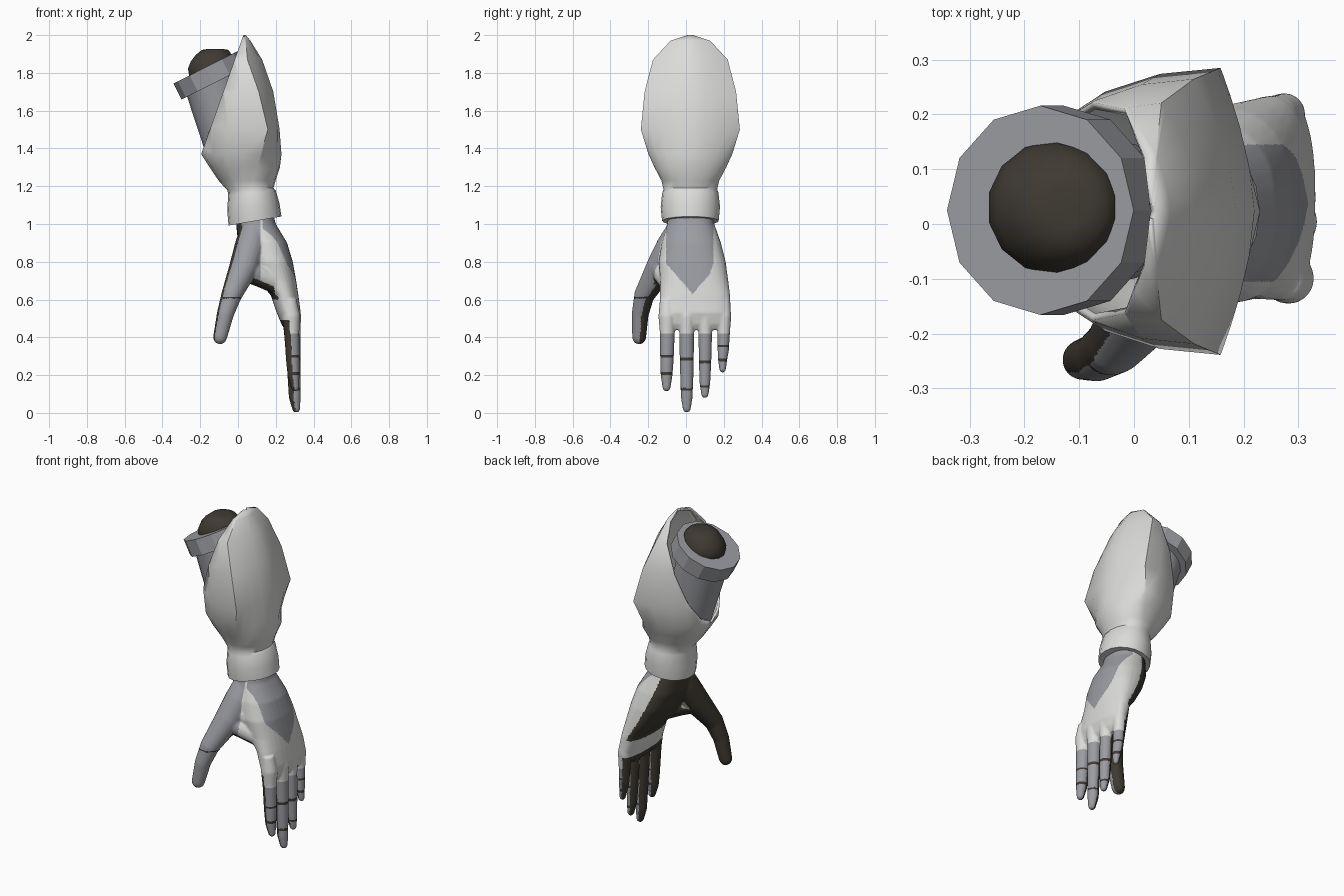
import bpy, bmesh, math
from mathutils import Vector

if "Cube" in bpy.data.objects:
    bpy.data.objects.remove(bpy.data.objects["Cube"])


def material(name, rgb):
    m = bpy.data.materials.new(name)
    m.diffuse_color = (*rgb, 1)
    m.use_nodes = True
    m.node_tree.nodes["Principled BSDF"].inputs["Base Color"].default_value = m.diffuse_color
    return m


LIGHT = material("light_grey", (0.71, 0.71, 0.70))
MID = material("mid_grey", (0.33, 0.335, 0.36))
DARK = material("dark_brown", (0.05, 0.043, 0.033))


def loft(bm, rings, cap_start=True, cap_end=True):
    loops = [[bm.verts.new(p) for p in r] for r in rings]
    n = len(loops[0])
    for a, b in zip(loops, loops[1:]):
        for i in range(n):
            bm.faces.new((a[i], a[(i + 1) % n], b[(i + 1) % n], b[i]))
    if cap_start:
        bm.faces.new(loops[0][::-1])
    if cap_end:
        bm.faces.new(loops[-1])


def tube(bm, path, n=12, round_tip=False):
    """Circular loft along (x, y, z, radius) points."""
    pts = [(Vector(p[:3]), p[3]) for p in path]
    if round_tip:
        end, r = pts[-1]
        d = (end - pts[-2][0]).normalized()
        pts += [(end + d * r * math.sin(a), r * math.cos(a)) for a in (0.5, 0.95, 1.3)]
    rings = []
    for i, (c, r) in enumerate(pts):
        d = (pts[min(i + 1, len(pts) - 1)][0] - pts[max(i - 1, 0)][0]).normalized()
        u = Vector((0, 1, 0)).cross(d).normalized()
        v = d.cross(u)
        rings.append([c + r * (u * math.cos(t) + v * math.sin(t))
                      for t in (2 * math.pi * k / n for k in range(n))])
    loft(bm, rings)


def finish(bm, name, mats, angle=None):
    bmesh.ops.recalc_face_normals(bm, faces=bm.faces)
    me = bpy.data.meshes.new(name)
    bm.to_mesh(me)
    bm.free()
    ob = bpy.data.objects.new(name, me)
    bpy.context.collection.objects.link(ob)
    for m in mats:
        me.materials.append(m)
    if angle:
        smooth(ob, angle)
    return ob


def smooth(ob, angle):
    bpy.ops.object.select_all(action='DESELECT')
    ob.select_set(True)
    bpy.context.view_layer.objects.active = ob
    bpy.ops.object.shade_smooth_by_angle(angle=math.radians(angle))


def spow(v, e):
    return math.copysign(abs(v) ** e, v)


CY = 0.023

# Forearm shell with cuff: z, back x, widest x, front x, half width, tilt
shell = [
    (1.015, -0.05, 0.09, 0.23, 0.150, 0.17),
    (1.09, -0.057, 0.085, 0.22, 0.157, 0.13),
    (1.165, -0.052, 0.08, 0.20, 0.149, 0.10),
    (1.185, -0.055, 0.08, 0.188, 0.142, 0.06),
    (1.23, -0.10, 0.08, 0.20, 0.153, 0.02),
    (1.30, -0.15, 0.10, 0.222, 0.190, 0),
    (1.37, -0.195, 0.12, 0.23, 0.222, 0),
    (1.50, -0.20, 0.158, 0.22, 0.262, 0),
    (1.70, -0.20, 0.11, 0.187, 0.242, 0),
    (1.87, -0.15, 0.05, 0.128, 0.198, 0),
    (1.97, -0.05, 0.04, 0.066, 0.105, 0),
    (2.00, 0.02, 0.035, 0.042, 0.015, 0),
]
rings = []
for z, xb, xw, xf, hw, tilt in shell:
    ring = []
    for k in range(20):
        a = 2 * math.pi * k / 20
        c, s = math.cos(a), math.sin(a)
        if c > 0:   # front: ridged above the cuff, round at the cuff
            x = xw + (xf - xw) * ((1 - abs(s) ** 1.6) if z > 1.33 else c)
        else:
            x = xw + (xw - xb) * c
        e = 0.85 if c < 0 and z > 1.25 else 1.0
        ring.append((x, CY + hw * spow(s, e), z + tilt * (x - 0.085)))
    rings.append(ring)
bm = bmesh.new()
loft(bm, rings, cap_end=False)
# slanted opening on the back
bmesh.ops.bisect_plane(bm, geom=bm.verts[:] + bm.edges[:] + bm.faces[:],
                       plane_co=(-0.195, CY, 1.37), plane_no=(-0.55, 0, 0.195),
                       clear_outer=True)
ob = finish(bm, "forearm_shell", [LIGHT], 42)
mod = ob.modifiers.new("thickness", 'SOLIDIFY')
mod.thickness = 0.014
mod.offset = -1

# Inner arm tube
bm = bmesh.new()
tube(bm, [(-0.035, CY, 1.37, 0.128), (-0.14, CY, 1.76, 0.15)], 20)
finish(bm, "inner_arm_tube", [MID], 40)

# Collar on the upper end
bm = bmesh.new()
tube(bm, [(-0.128, CY + .002, 1.745, 0.191), (-0.171, CY + .002, 1.83, 0.191)], 12)
finish(bm, "elbow_collar", [MID])

# Dark elbow joint
bm = bmesh.new()
bmesh.ops.create_uvsphere(bm, u_segments=14, v_segments=10, radius=0.122)
for v in bm.verts:
    z = math.copysign(min(abs(v.co.z), 0.104), v.co.z)
    v.co = Vector((v.co.x - 0.146 + 0.25 * max(z, 0), v.co.y + 0.03, z + 1.823))
finish(bm, "elbow_joint", [DARK], 50)

# Hand: palm, thumb and fingers fused by a voxel remesh
# palm sections: z, min x, max x, min y, max y
palm = [
    (1.12, 0.00, 0.17, -0.08, 0.13),
    (1.00, -0.01, 0.20, -0.10, 0.15),
    (0.90, 0.00, 0.26, -0.13, 0.185),
    (0.80, 0.045, 0.29, -0.145, 0.21),
    (0.70, 0.11, 0.308, -0.137, 0.224),
    (0.62, 0.175, 0.32, -0.138, 0.234),
    (0.53, 0.205, 0.332, -0.140, 0.237),
    (0.47, 0.230, 0.318, -0.130, 0.230),
    (0.44, 0.25, 0.30, -0.11, 0.21),
]
bm = bmesh.new()
rings = []
for z, x0, x1, y0, y1 in palm:
    rings.append([((x0 + x1) / 2 + (x1 - x0) / 2 * spow(math.cos(a), 0.85),
                   (y0 + y1) / 2 + (y1 - y0) / 2 * spow(math.sin(a), 0.85), z)
                  for a in (2 * math.pi * k / 32 for k in range(32))])
loft(bm, rings)
tube(bm, [(0.08, -0.04, 0.95, 0.075), (0.065, -0.075, 0.88, 0.083), (0.03, -0.135, 0.77, 0.077),
          (-0.036, -0.222, 0.62, 0.054), (-0.068, -0.243, 0.52, 0.045),
          (-0.095, -0.248, 0.40, 0.037)], 20, True)
# web between thumb and palm
tube(bm, [(0.04, -0.125, 0.76, 0.066), (0.12, -0.105, 0.725, 0.060),
          (0.22, -0.07, 0.68, 0.058)], 16)
tube(bm, [(0.08, -0.09, 0.82, 0.065), (0.21, -0.065, 0.76, 0.065)], 16)
# fingers: base y, tip y, tip z, radius, x, dark joint heights
fingers = [
    (-0.099, -0.103, 0.115, 0.036, 0.290, (0.30, 0.21)),
    (0.004, 0.004, 0.003, 0.036, 0.296, (0.285, 0.125)),
    (0.102, 0.100, 0.08, 0.033, 0.292, (0.27, 0.14)),
    (0.200, 0.194, 0.215, 0.030, 0.282, (0.355, 0.28)),
]
for y0, y1, zt, r, x, joints in fingers:
    zl = zt + r * 0.55
    ym = (y0 + y1) / 2
    tube(bm, [(x - 0.02, y0, 0.60, r * 1.1), (x - 0.008, y0, 0.51, r * 1.32),
              (x - 0.006, y0, 0.43, r * 1.12),
              (x, ym, (0.42 + zl) / 2, r), (x + 0.004, y1, zl + 0.06, r * 0.87),
              (x + 0.012, y1, zl, r * 0.6)], 16, True)
raw = finish(bm, "hand", [LIGHT])
mod = raw.modifiers.new("fuse", 'REMESH')
mod.mode = 'VOXEL'
mod.voxel_size = 0.0055
mod = raw.modifiers.new("soften", 'SMOOTH')
mod.factor = 0.5
mod.iterations = 8
deps = bpy.context.evaluated_depsgraph_get()
mesh = bpy.data.meshes.new_from_object(raw.evaluated_get(deps))
raw.modifiers.clear()
raw.data = mesh
mesh.materials.clear()
for m in (LIGHT, MID, DARK):
    mesh.materials.append(m)


def hand_colour(c, n):
    x, y, z = c
    # thumb
    if x < 0.07 and y < -0.09 and z < 0.68:
        return 2 if n.y > 0.1 or n.x < -0.75 or abs(z - 0.61) < 0.005 else 1
    # fingers and their dark undersides
    if z < 0.42:
        near = min(fingers, key=lambda f: abs(f[0] - y))
        if any(abs(z - j) < 0.007 for j in near[5]):
            return 2
        return 2 if n.x < -0.15 else 1
    if z < 0.49:
        return 2 if n.x < -0.2 else 0
    # dorsal plate
    if n.x > 0.2 and abs(y - 0.02) < 0.125 and z > 0.63 + abs(y - 0.035) * 1.15 \
            and z > 0.72 + (abs(y - 0.02) - 0.1) * 3:
        return 1 if x > 0.13 else 0
    if n.x > 0.2 and abs(y - 0.03) < 0.09 and z > 0.63 + abs(y - 0.035) * 1.15:
        return 1
    # palm
    if z > 0.60 and (n.x < -0.75 or (n.x < -0.2 and n.y > -0.2) or (n.z < -0.5 and z < 0.75)):
        return 2
    # thumb side of the palm
    if n.y < 0.1 and z > 0.66 and x < 0.12:
        return 1
    return 0


for p in mesh.polygons:
    p.material_index = hand_colour(p.center, p.normal)
smooth(raw, 60)
